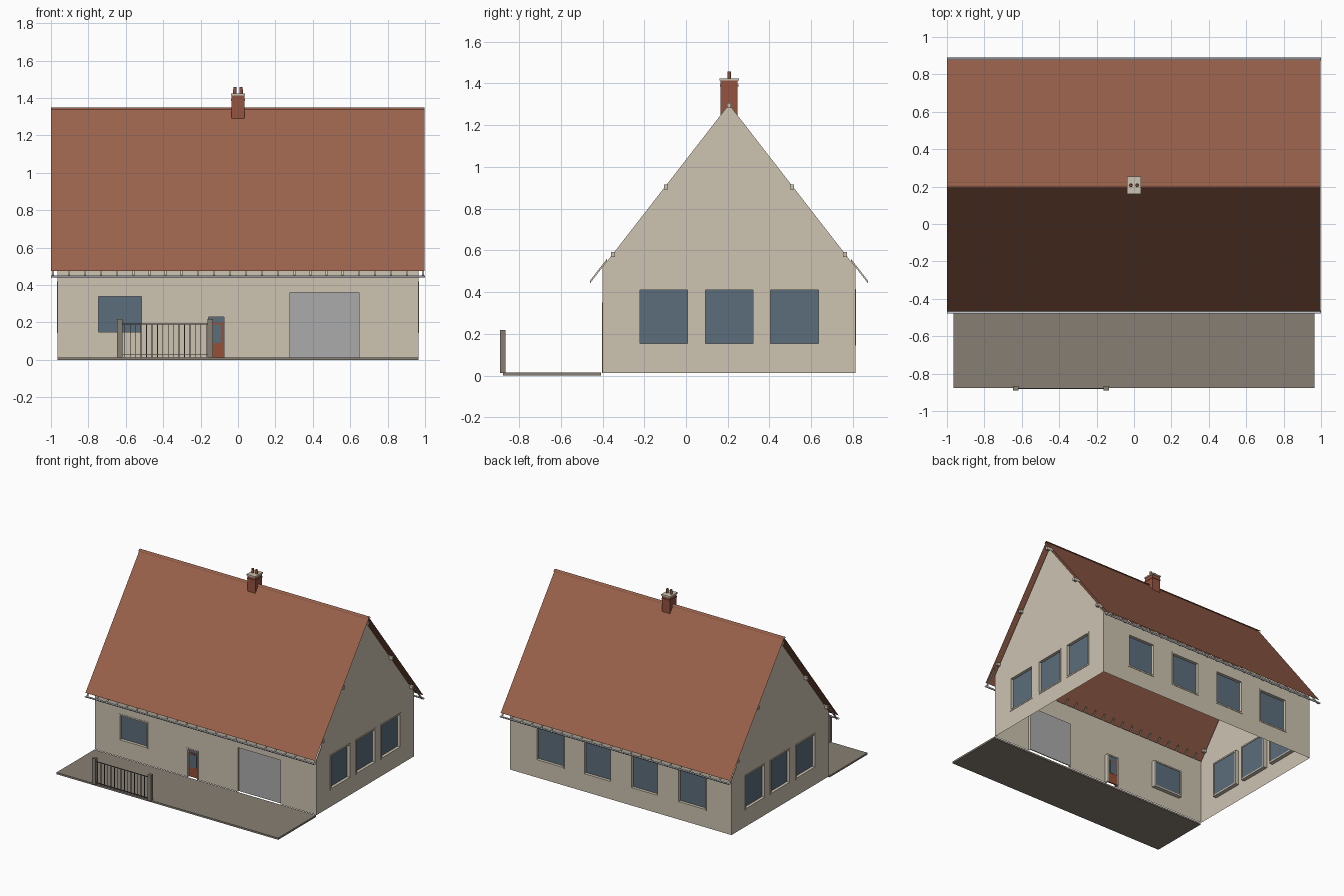
import bpy, bmesh, math
from mathutils import Vector

if "Cube" in bpy.data.objects:
    bpy.data.objects.remove(bpy.data.objects["Cube"])


def material(name, rgb):
    m = bpy.data.materials.new(name)
    lin = [((c / 255 + 0.055) / 1.055) ** 2.4 for c in rgb]
    m.diffuse_color = (*lin, 1)
    m.use_nodes = True
    m.node_tree.nodes["Principled BSDF"].inputs["Base Color"].default_value = m.diffuse_color
    return m


PLASTER = material("plaster", (205, 195, 177))
TILE = material("roof_tile", (153, 98, 76))
GLASS = material("glass", (91, 109, 123))
STEEL = material("garage_grey", (171, 171, 172))
PAVING = material("paving", (135, 127, 115))
BRICK = material("brick", (150, 84, 64))
RED = material("door_red", (150, 80, 56))
ZINC = material("zinc", (185, 187, 195))
IRON = material("iron", (105, 105, 105))


def finish(name, bm, mat, normals=True):
    if normals:
        bmesh.ops.recalc_face_normals(bm, faces=bm.faces)
    me = bpy.data.meshes.new(name)
    bm.to_mesh(me)
    bm.free()
    me.materials.append(mat)
    ob = bpy.data.objects.new(name, me)
    bpy.context.collection.objects.link(ob)
    return ob


def add_box(bm, a, b):
    vs = bmesh.ops.create_cube(bm, size=1)["verts"]
    for v in vs:
        v.co = Vector([(p + q) / 2 + c * abs(q - p) for p, q, c in zip(a, b, v.co)])


def boxes(name, mat, *pairs):
    bm = bmesh.new()
    for a, b in pairs:
        add_box(bm, a, b)
    return finish(name, bm, mat)


def sweep(name, mat, pts, x0, x1):
    """Open strip: a (y, z) profile drawn along x."""
    bm = bmesh.new()
    rows = [[bm.verts.new((x, y, z)) for y, z in pts] for x in (x0, x1)]
    for i in range(len(pts) - 1):
        bm.faces.new((rows[0][i], rows[1][i], rows[1][i + 1], rows[0][i + 1]))
    return finish(name, bm, mat)


# Main dimensions
HX, Y0, Y1, YC = 0.965, -0.40, 0.812, 0.206
BASE, APEX, SLOPE = 0.012, 1.30, 1.288
EAVE = APEX - (YC - Y0) * SLOPE

# Each side maps (along, outward, up) to world space
SIDES = {
    "front": lambda u, d, z: (u, Y0 - d, z),
    "back": lambda u, d, z: (u, Y1 + d, z),
    "right": lambda u, d, z: (HX + d, u, z),
    "left": lambda u, d, z: (-HX - d, u, z),
}

# Openings as (u0, u1, z0, z1)
gable_windows = [(c - 0.125, c + 0.125, 0.143, 0.42) for c in (-0.107, 0.208, 0.52)]
back_windows = [(c - 0.125, c + 0.125, 0.143, 0.415) for c in (-0.62, -0.21, 0.2, 0.614)]
front_window = (-0.757, -0.505, 0.137, 0.35)
door = (-0.167, -0.065, BASE, 0.24)
garage = (0.278, 0.649, BASE, 0.36)
windows = {"front": [front_window], "back": back_windows,
           "right": gable_windows, "left": gable_windows}


# Walls: flat panels cut along the edges of their openings
def wall(side, outline, holes):
    bm = bmesh.new()
    bm.faces.new([bm.verts.new((u, 0, z)) for u, z in outline])
    cuts = {(0, v) for h in holes for v in h[:2]} | {(2, v) for h in holes for v in h[2:]}
    for axis, v in sorted(cuts):
        co, no = Vector((0, 0, 0)), Vector((0, 0, 0))
        co[axis], no[axis] = v, 1
        geom = bm.verts[:] + bm.edges[:] + bm.faces[:]
        bmesh.ops.bisect_plane(bm, geom=geom, plane_co=co, plane_no=no)
    gone = []
    for f in bm.faces:
        c = f.calc_center_median()
        if any(h[0] < c.x < h[1] and h[2] < c.z < h[3] for h in holes):
            gone.append(f)
    bmesh.ops.delete(bm, geom=gone, context="FACES")
    for v in bm.verts:
        v.co = SIDES[side](*v.co)
    out = Vector(SIDES[side](0, 1, 0)) - Vector(SIDES[side](0, 0, 0))
    bm.normal_update()
    bmesh.ops.reverse_faces(bm, faces=[f for f in bm.faces if f.normal.dot(out) < 0])
    finish(side + "_wall", bm, PLASTER, normals=False)


long_wall = [(-HX, BASE), (HX, BASE), (HX, EAVE), (-HX, EAVE)]
gable = [(Y0, BASE), (Y1, BASE), (Y1, EAVE), (YC, APEX), (Y0, EAVE)]
wall("front", long_wall, [front_window, door, garage])
wall("back", long_wall, back_windows)
wall("right", gable, gable_windows)
wall("left", gable, gable_windows)


def side_boxes(name, mat, side, parts):
    f = SIDES[side]
    boxes(name, mat, *[(f(u0, d0, z0), f(u1, d1, z1)) for u0, u1, d0, d1, z0, z1 in parts])


def frame_parts(h, w, d0, d1):
    u0, u1, z0, z1 = h
    return [(u0, u0 + w, d0, d1, z0, z1), (u1 - w, u1, d0, d1, z0, z1),
            (u0 + w, u1 - w, d0, d1, z0, z0 + w), (u0 + w, u1 - w, d0, d1, z1 - w, z1)]


# Windows: recessed panes in slim frames
for side, holes in windows.items():
    frames = [p for h in holes for p in frame_parts(h, 0.011, -0.03, 0.003)]
    panes = [(h[0] + 0.01, h[1] - 0.01, -0.026, -0.02, h[2] + 0.01, h[3] - 0.01) for h in holes]
    side_boxes(side + "_window_frames", PLASTER, side, frames)
    side_boxes(side + "_window_panes", GLASS, side, panes)

# Front door with transom light and glazed upper panel
side_boxes("door_frame", PLASTER, "front", frame_parts(door, 0.01, -0.03, 0.003)[:2]
           + [(door[0], door[1], -0.03, 0.003, 0.23, 0.24)])
side_boxes("door_leaf", RED, "front", [(-0.157, -0.075, -0.026, -0.016, BASE, 0.2)])
side_boxes("door_glass", GLASS, "front", [(-0.147, -0.09, -0.028, -0.013, 0.09, 0.19),
                                          (-0.157, -0.075, -0.026, -0.02, 0.2, 0.23)])

# Garage door
side_boxes("garage_door", STEEL, "front", [(garage[0], garage[1], -0.022, -0.015, BASE, 0.36)])
side_boxes("garage_reveal", PLASTER, "front",
           [(0.276, 0.279, -0.022, 0, BASE, 0.36), (0.648, 0.651, -0.022, 0, BASE, 0.36),
            (0.276, 0.651, -0.022, 0, 0.359, 0.362)])

# Roof: two thin sheets, with ridge tiles, gutters, rafter tails and purlins
RIDGE, REACH = 1.342, 0.674
sweep("roof", TILE, [(YC - REACH, RIDGE - REACH * SLOPE), (YC, RIDGE),
                     (YC + REACH, RIDGE - REACH * SLOPE)], -1, 0.997)
arc = [math.pi * i / 8 for i in range(9)]
sweep("ridge_tiles", TILE, [(YC + 0.015 * math.cos(a), 1.335 + 0.014 * math.sin(a)) for a in arc],
      -1, 0.997)
tails, purlins = bmesh.new(), []
for s, side in ((-1, "front"), (1, "back")):
    yc = YC + s * 0.677
    sweep(side + "_gutter", ZINC, [(yc + 0.008 * math.cos(a), 0.45 - 0.009 * math.sin(a))
                                   for a in arc], -1, 1)
    for i in range(24):
        x = -0.99 + i * 1.98 / 23
        rings = []
        for dx in (-0.005, 0.005):
            rings.append([tails.verts.new((x + dx, YC + s * r, APEX - r * SLOPE + h))
                          for r, h in ((0.585, 0), (0.667, 0), (0.667, 0.013), (0.585, 0.013))])
        a, b = rings
        tails.faces.new(a)
        tails.faces.new(b[::-1])
        for k in range(4):
            tails.faces.new((a[k], b[k], b[(k + 1) % 4], a[(k + 1) % 4]))
finish("rafter_tails", tails, PLASTER)
for off, z in ((-0.556, 0.58), (-0.302, 0.905), (0, 1.295), (0.302, 0.905), (0.556, 0.58)):
    for s in (-1, 1):
        purlins.append(((s * 0.94, YC + off - 0.009, z - 0.012),
                        (s * 0.993, YC + off + 0.009, z + 0.012)))
boxes("purlin_ends", PLASTER, *purlins)

# Chimney with collar, cap slab and two pots
boxes("chimney", BRICK, ((-0.034, 0.166, 1.2), (0.034, 0.248, 1.415)),
      ((-0.037, 0.162, 1.385), (0.037, 0.252, 1.395)))
boxes("chimney_cap", PLASTER, ((-0.038, 0.16, 1.414), (0.038, 0.254, 1.425)))
bm = bmesh.new()
for x in (-0.017, 0.017):
    vs = bmesh.ops.create_cone(bm, cap_ends=True, segments=12, radius1=0.009,
                               radius2=0.008, depth=0.034)["verts"]
    bmesh.ops.translate(bm, verts=vs, vec=(x, 0.207, 1.441))
finish("chimney_pots", bm, BRICK)

# Forecourt, gate posts and railing
boxes("forecourt", PAVING, ((-HX, -0.878, 0), (HX, -0.408, 0.014)))
boxes("gate_posts", PAVING, *[((x - 0.014, -0.891, 0.012), (x + 0.014, -0.866, 0.218))
                              for x in (-0.632, -0.148)])
bars = [((-0.618, -0.881, z), (-0.162, -0.876, z + 0.005)) for z in (0.025, 0.19)]
bars += [((x - 0.002, -0.8805, 0.014), (x + 0.002, -0.8765, 0.192))
         for x in [-0.605 + 0.029 * i for i in range(16)]]
boxes("railing", IRON, *bars)
